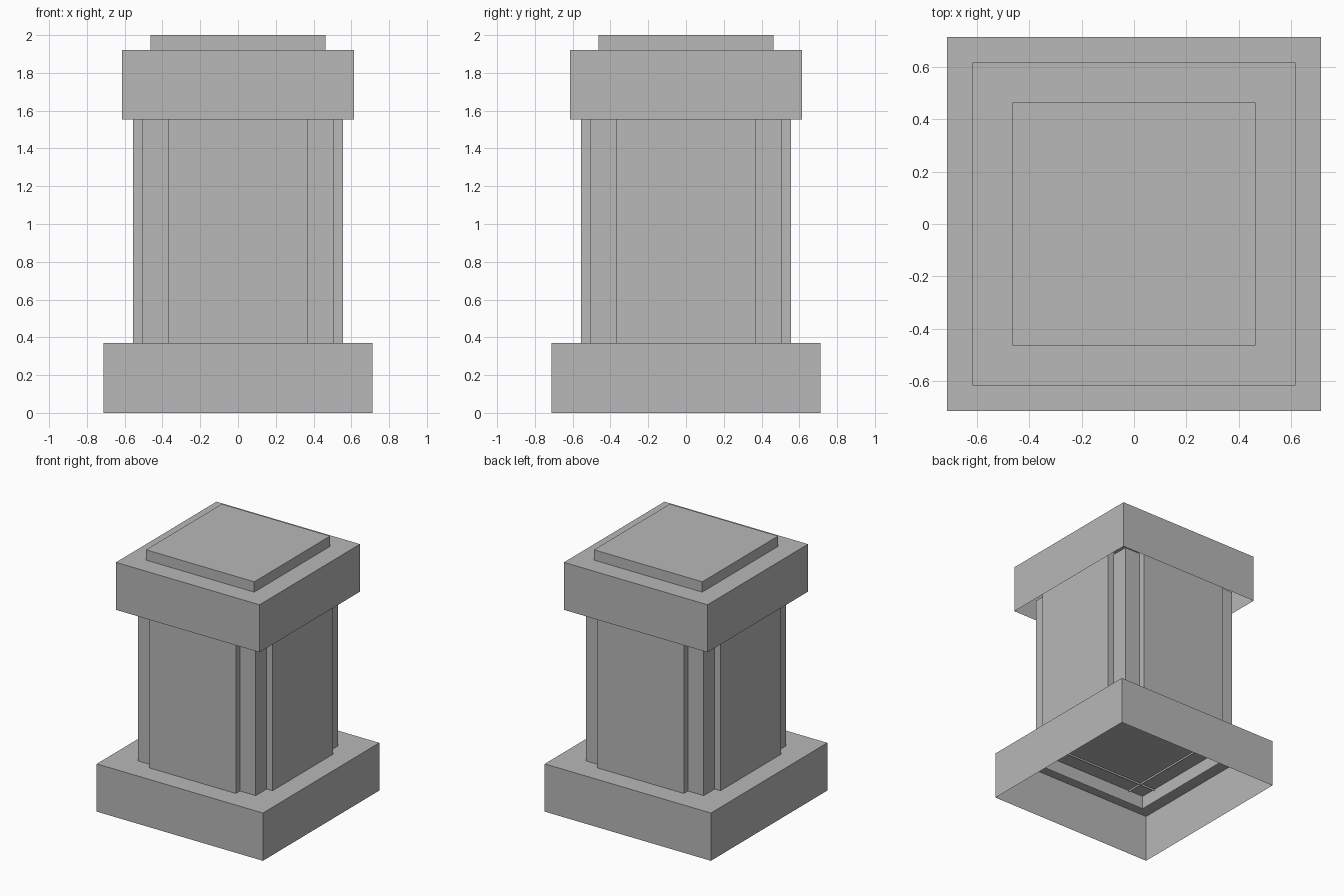
import bpy
import bmesh

if "Cube" in bpy.data.objects:
    bpy.data.objects.remove(bpy.data.objects["Cube"], do_unlink=True)

# One plain stone colour
stone = bpy.data.materials.new("grey_stone")
stone.use_nodes = True
colour = (0.48, 0.48, 0.48, 1.0)
stone.diffuse_color = colour
stone.node_tree.nodes["Principled BSDF"].inputs["Base Color"].default_value = colour


def shell(name, half_x, half_y, bottom, top, open_top=False):
    """Thin-walled box without a floor, optionally without a lid."""
    bm = bmesh.new()
    bmesh.ops.create_cube(bm, size=2)
    for v in bm.verts:
        v.co.x *= half_x
        v.co.y *= half_y
        v.co.z = top if v.co.z > 0 else bottom
    bm.normal_update()
    unwanted = [f for f in bm.faces
                if f.normal.z < -0.5 or (open_top and f.normal.z > 0.5)]
    bmesh.ops.delete(bm, geom=unwanted, context="FACES")
    mesh = bpy.data.meshes.new(name)
    bm.to_mesh(mesh)
    bm.free()
    mesh.materials.append(stone)
    obj = bpy.data.objects.new(name, mesh)
    bpy.context.collection.objects.link(obj)
    return obj


# Plinth, hollow underneath
shell("base", 0.712, 0.712, 0, 0.37)

# Square shaft, reaching into the base and the cap
shell("shaft_core", 0.505, 0.505, 0.267, 1.63, open_top=True)

# Raised panels on all four sides, made by two crossing sleeves
shell("front_back_panels", 0.37, 0.555, 0.355, 1.65, open_top=True)
shell("side_panels", 0.555, 0.37, 0.355, 1.65, open_top=True)

# Overhanging cap with a low slab on top
shell("cap", 0.615, 0.615, 1.552, 1.92)
shell("top_slab", 0.464, 0.464, 1.92, 2.0)
